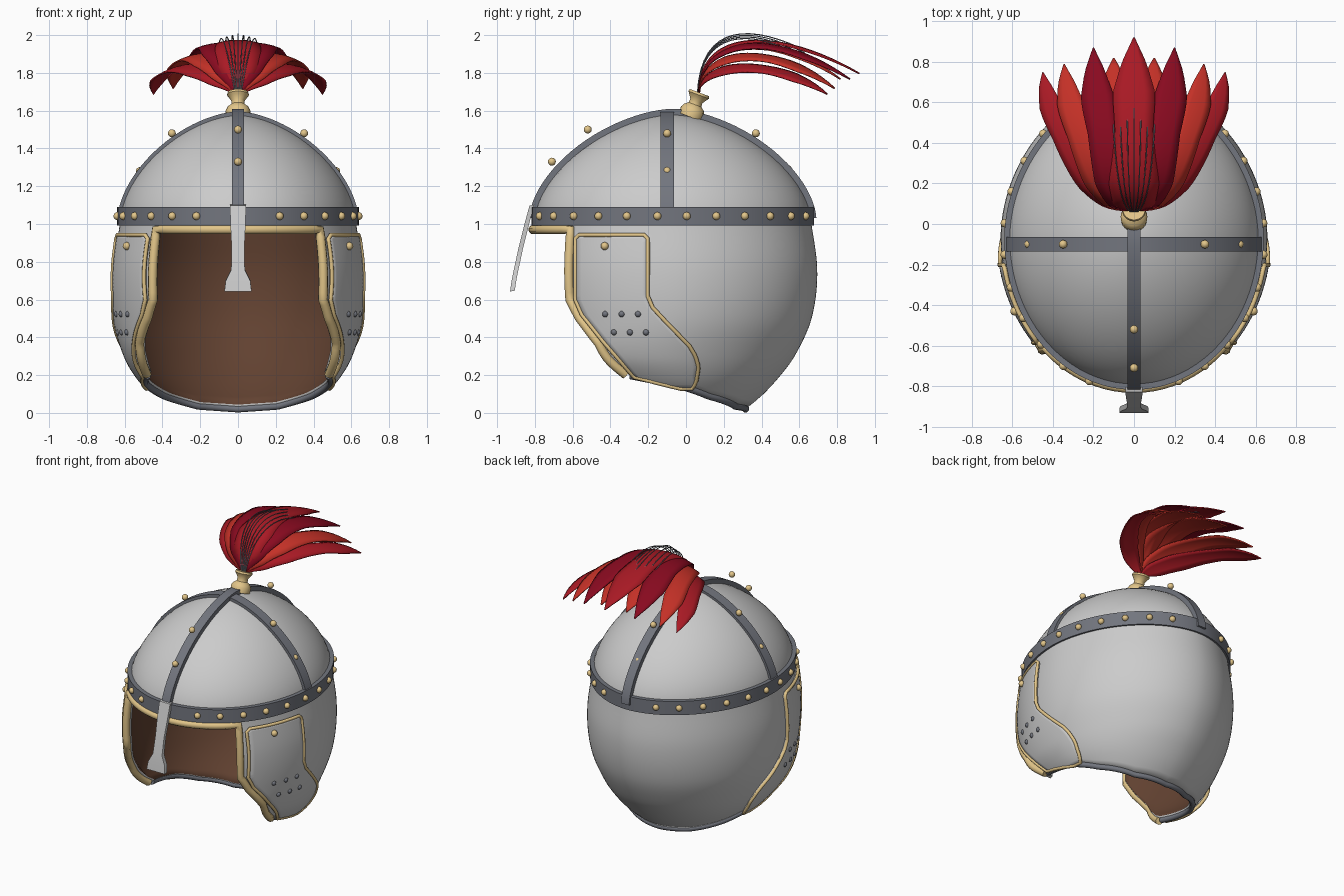
import bpy, bmesh, math
from mathutils import Vector, Matrix
from math import sin, cos, pi

if "Cube" in bpy.data.objects:
    bpy.data.objects.remove(bpy.data.objects["Cube"])

def material(name, r, g, b):
    m = bpy.data.materials.new(name)
    m.diffuse_color = (r, g, b, 1)
    m.use_nodes = True
    m.node_tree.nodes["Principled BSDF"].inputs["Base Color"].default_value = m.diffuse_color
    return m

STEEL = material("steel", .55, .56, .58)
DARK = material("dark_steel", .17, .18, .21)
GOLD = material("brass", .76, .56, .25)
BROWN = material("leather", .12, .053, .03)
REDS = [material("red_mid", .40, .01, .018), material("red_deep", .25, .003, .014),
        material("red_bright", .55, .03, .02)]

def finish(ob, *mats):
    for m in mats:
        ob.data.materials.append(m)
    bpy.ops.object.select_all(action='DESELECT')
    ob.select_set(True)
    bpy.context.view_layer.objects.active = ob
    angle = 40
    if ob.type == 'CURVE':
        bpy.ops.object.convert(target='MESH')
        angle = 70
    bpy.ops.object.shade_smooth_by_angle(angle=math.radians(angle))
    return ob

def from_bmesh(name, bm, *mats):
    me = bpy.data.meshes.new(name)
    bm.to_mesh(me)
    bm.free()
    ob = bpy.data.objects.new(name, me)
    bpy.context.collection.objects.link(ob)
    return finish(ob, *mats)

def add_grid(bm, rows, closed=False):
    vs = [[bm.verts.new(p) for p in r] for r in rows]
    for a, b in zip(vs, vs[1:] + (vs[:1] if closed else [])):
        for i in range(len(a) - 1):
            bm.faces.new((a[i], a[i + 1], b[i + 1], b[i]))
    return vs

def pipe(name, pts, r, mat, closed=False):
    cu = bpy.data.curves.new(name, 'CURVE')
    cu.dimensions, cu.bevel_depth, cu.bevel_resolution, cu.use_fill_caps = '3D', r, 2, True
    sp = cu.splines.new('POLY')
    sp.points.add(len(pts) - 1)
    for q, p in zip(sp.points, pts):
        q.co = (*p, 1)
    sp.use_cyclic_u = closed
    ob = bpy.data.objects.new(name, cu)
    bpy.context.collection.objects.link(ob)
    return finish(ob, mat)

def ribbon(name, pts, normals, sides, widths, t0, t1, mat, closed=False):
    bm = bmesh.new()
    rows = []
    for p, n, s, w in zip(pts, normals, sides, widths):
        c = [p + s * w + n * t0, p + s * w + n * t1, p - s * w + n * t1, p - s * w + n * t0]
        rows.append(c + c[:1])
    vs = add_grid(bm, rows, closed)
    if not closed:
        bm.faces.new(vs[0][:4])
        bm.faces.new(vs[-1][:4])
    bmesh.ops.remove_doubles(bm, verts=bm.verts, dist=1e-5)
    bmesh.ops.recalc_face_normals(bm, faces=bm.faces)
    return from_bmesh(name, bm, mat)

def lin(keys, x):
    for (a, p), (b, q) in zip(keys, keys[1:]):
        if x <= b:
            return p + (q - p) * max(0, (x - a) / (b - a))
    return keys[-1][1]

# Helmet cross-sections: height, half width, front y, back y
SECT = [(0, .33, -.30, .29), (.09, .42, -.43, .40), (.18, .512, -.60, .485), (.3, .585, -.76, .575),
        (.5, .643, -.80, .665), (.75, .657, -.82, .695), (1.03, .622, -.80, .66)]
P, TOP, BASE, BROW, REAR = 2 / 1.66, .55, 1.03, .97, 2 / 1.88

def section(z):
    z = min(max(z, 0), BASE)
    i = next(k for k in range(6) if z <= SECT[k + 1][0])
    slope = lambda k, c: ((SECT[min(k + 1, 6)][c] - SECT[max(k - 1, 0)][c])
                          / (SECT[min(k + 1, 6)][0] - SECT[max(k - 1, 0)][0]))
    d = SECT[i + 1][0] - SECT[i][0]
    t = (z - SECT[i][0]) / d
    a, f, b = [(2*t**3 - 3*t*t + 1) * SECT[i][c] + (3*t*t - 2*t**3) * SECT[i + 1][c]
               + d * ((t**3 - 2*t*t + t) * slope(i, c) + (t**3 - t*t) * slope(i + 1, c)) for c in (1, 2, 3)]
    return a, (f + b) / 2, (b - f) / 2

def unit(th):
    # plan outline: round in front, faint ridge down the back
    s, c = sin(th), -cos(th)
    if c > 0:
        s, c = math.copysign(abs(s) ** REAR, s), c ** REAR
    return s, c

def surf(th, z, off=0):
    a, c, h = section(z)
    u = unit(th)
    p = Vector((a * u[0], c + h * u[1], z))
    if off:
        n = (surf(th + .01, z) - surf(th - .01, z)).cross(surf(th, z + .01) - surf(th, z - .01))
        p += n.normalized() * off
    return p

def side(y, z, off=0):
    a, c, h = section(z)
    v = max(-1, min(1, (y - c) / h))
    return surf(math.acos(-(v ** (1 / REAR) if v > 0 else v)), z, off)

def dome(th, phi):
    s = max(cos(phi), 0) ** P
    u = unit(th)
    return Vector((.622 * s * u[0], -.07 + .73 * s * u[1], BASE + TOP * sin(phi) ** P))

# Shell: dome over everything, skirt around sides and back, leather inside
T0 = .75
RIM = [(T0, .6), (.834, .5), (1.01, .37), (1.124, .2), (1.62, .14), (1.92, .09), (2.5, .035), (pi, .02)]
rim = lambda th: lin(RIM, min(th, 2 * pi - th))
front = [-T0 + 2 * T0 * i / 20 for i in range(21)]
back = [T0 + (2 * pi - 2 * T0) * i / 96 for i in range(97)]
bm = bmesh.new()
for ths in (front, back):
    add_grid(bm, [[surf(t, BROW) for t in ths]] + [[dome(t, pi / 2 * i / 20) for t in ths] for i in range(21)])
add_grid(bm, [[surf(t, rim(t) + (BROW - rim(t)) * i / 24) for t in back] for i in range(25)])
bmesh.ops.remove_doubles(bm, verts=bm.verts, dist=1e-4)
shell = from_bmesh("helmet_shell", bm, STEEL, BROWN)
m = shell.modifiers.new("thickness", 'SOLIDIFY')
m.thickness, m.offset, m.material_offset = .03, -1, 1

# Brow band, ridge band and cross band
Z = Vector((0, 0, 1))
ths = [2 * pi * i / 96 for i in range(96)]
ring = [surf(t, BASE) + Z * .01 for t in ths]
ribbon("brow_band", ring, [Vector((sin(t), -cos(t), 0)) for t in ths], [Z] * 96, [.049] * 96, -.02, .018, DARK, True)

def arch(name, th, shift, w, thick):
    phis = [pi / 2 * i / 24 for i in range(25)]
    pts = [dome(th, p) + shift for p in phis] + [dome(th + pi, p) + shift for p in phis[-2::-1]]
    n = len(pts)
    across = Vector((cos(th), sin(th), 0))
    nor = [across.cross(pts[min(i + 1, n - 1)] - pts[max(i - 1, 0)]).normalized() for i in range(n)]
    if nor[n // 2].z < 0:
        nor = [-v for v in nor]
    ribbon(name, pts, nor, [across] * n, [w] * n, -.015, thick, DARK)

arch("ridge_band", 0, Vector(), .032, .03)
arch("cross_band", pi / 2, Vector((0, -.03, 0)), .036, .016)

# Rivets
rivets = [(0, -.71, 1.33), (0, -.52, 1.50), (0, .37, 1.48), (0, .54, 1.29)]
for s in (1, -1):
    rivets += [(s * .35, -.1, 1.48), (s * .52, -.1, 1.28)]
    for i in range(12):
        q = surf(math.radians(20 + 12.75 * i), BASE, .02)
        rivets.append((s * q.x, q.y, 1.042))
    q = side(-.42, .88, .025)
    rivets.append((s * q.x, q.y, q.z))
bm = bmesh.new()
for r in rivets:
    bmesh.ops.create_uvsphere(bm, u_segments=12, v_segments=8, radius=.021, matrix=Matrix.Translation(r))
from_bmesh("rivets", bm, GOLD)

# Brass trim round the face opening, dark roll along the neck edge
half = [surf(T0, BROW - .37 * i / 10, .005) for i in range(11)]
half += [surf(t, rim(t), .005) for t in [T0 + .37 * i / 24 for i in range(1, 25)]]
flip = lambda p: Vector((-p.x, p.y, p.z))
pipe("face_trim", [flip(p) for p in reversed(half)] + [surf(t, BROW, .005) for t in front[1:-1]] + half, .025, GOLD)
pipe("neck_roll", [surf(t, rim(t)) for t in back if 1.1 < t < 2 * pi - 1.1], .019, DARK)

# Cheek plates with piping and breathing holes
FRONT = [(.14, -.03), (.2, -.27), (.38, -.43), (.52, -.54), (.6, -.575), (.92, -.575), (.94, -.555)]
BACK = [(.14, .03), (.17, .05), (.25, .063), (.31, .045), (.36, .015), (.5, -.12), (.56, -.175),
        (.62, -.20), (.92, -.20), (.94, -.22)]
zs = [.14 + .8 * i / 40 for i in range(41)]
outline = [(lin(FRONT, z), z) for z in zs] + [(-.555 + .335 * i / 10, .94) for i in range(1, 10)]
outline += [(lin(BACK, z), z) for z in reversed(zs)]
holes = [(-.42 + .085 * i, .525) for i in range(3)] + [(-.375 + .083 * i, .43) for i in range(3)]
bm = bmesh.new()
add_grid(bm, [[side(lin(FRONT, z) + (lin(BACK, z) - lin(FRONT, z)) * i / 12, z, .01) for i in range(13)] for z in zs])
plate = from_bmesh("cheek_plates", bm, STEEL)
m = plate.modifiers.new("thickness", 'SOLIDIFY')
m.thickness, m.offset = .018, 0
piping = pipe("cheek_piping", [side(y, z, .017) for y, z in outline], .011, GOLD, True)
bm = bmesh.new()
for y, z in holes:
    bmesh.ops.create_uvsphere(bm, u_segments=10, v_segments=6, radius=.017, matrix=Matrix.Translation(side(y, z, .015)))
studs = from_bmesh("cheek_holes", bm, DARK)
for ob in (plate, piping, studs):
    ob.modifiers.new("mirror", 'MIRROR')

# Nose guard
ks = [(1.1, .042, -.815), (1.0, .04, -.842), (.88, .034, -.872), (.76, .036, -.898), (.70, .065, -.91), (.645, .072, -.918)]
ribbon("nose_guard", [Vector((0, y, z)) for z, w, y in ks], [Vector((0, -1, -.2)).normalized()] * 6,
       [Vector((1, 0, 0))] * 6, [w for z, w, y in ks], -.012, .014, STEEL)

# Plume socket, turned profile leaning back
prof = [(0, -.02), (.064, -.02), (.066, .015), (.055, .035), (.036, .05), (.034, .07), (.05, .095), (.058, .105), (.055, .118), (0, .118)]
bm = bmesh.new()
add_grid(bm, [[(r * cos(2 * pi * i / 24), r * sin(2 * pi * i / 24), z) for i in range(25)] for r, z in prof])
bmesh.ops.remove_doubles(bm, verts=bm.verts, dist=1e-5)
bmesh.ops.recalc_face_normals(bm, faces=bm.faces)
bm.transform(Matrix.Translation((0, .03, 1.585)) @ Matrix.Rotation(-.36, 4, 'X'))
from_bmesh("plume_socket", bm, GOLD)

# Feathers: arched tapering blades
def bez(ps, t):
    return sum((Vector(p) * k for p, k in zip(ps, ((1-t)**3, 3*t*(1-t)**2, 3*t*t*(1-t), t**3))), Vector())

def feather(name, x, y, z, peak, w, mat):
    ps = [(0, .065, 1.69), (.45 * x, .06, peak), (.93 * x, .5, peak), (x, y, z)]
    width = [(0, .15), (.15, .8), (.35, 1), (.5, .85), (.62, .75), (.78, .85), (.9, .5), (1, .03)]
    across = Vector((1, -.35 * x, -.8 * x)).normalized()
    rows = []
    for i in range(25):
        t = i / 24
        c, k = bez(ps, t), w * lin(width, t)
        rows.append([c + across * k * u - Z * .12 * k * u * u for u in (-1, -.5, 0, .5, 1)])
    bm = bmesh.new()
    add_grid(bm, rows)
    ob = from_bmesh(name, bm, mat)
    ob.modifiers.new("thickness", 'SOLIDIFY').thickness = .008

feather("feather_centre", 0, .92, 1.80, 2.05, .125, REDS[0])
for s, tag in ((1, "right"), (-1, "left")):
    feather("feather_under_" + tag, s * .1, .82, 1.77, 2.02, .11, REDS[2])
    feather("feather_inner_" + tag, s * .2, .87, 1.77, 2.03, .10, REDS[1])
    feather("feather_mid_" + tag, s * .345, .79, 1.72, 1.96, .085, REDS[2])
    feather("feather_outer_" + tag, s * .45, .75, 1.69, 1.885, .075, REDS[0])

# Fine plume hairs
for i in range(-3, 4):
    x = i * .025
    top = 2.08 - abs(i) * .012
    ps = [(x * .2, .06, 1.69), (x, .08, top), (x * 1.3, .35, top), (x * 1.4, .66 - abs(i) * .03, 1.93)]
    pipe("plume_hair", [bez(ps, k / 16) - Z * .025 * k / 16 for k in range(17)], .003, DARK)
